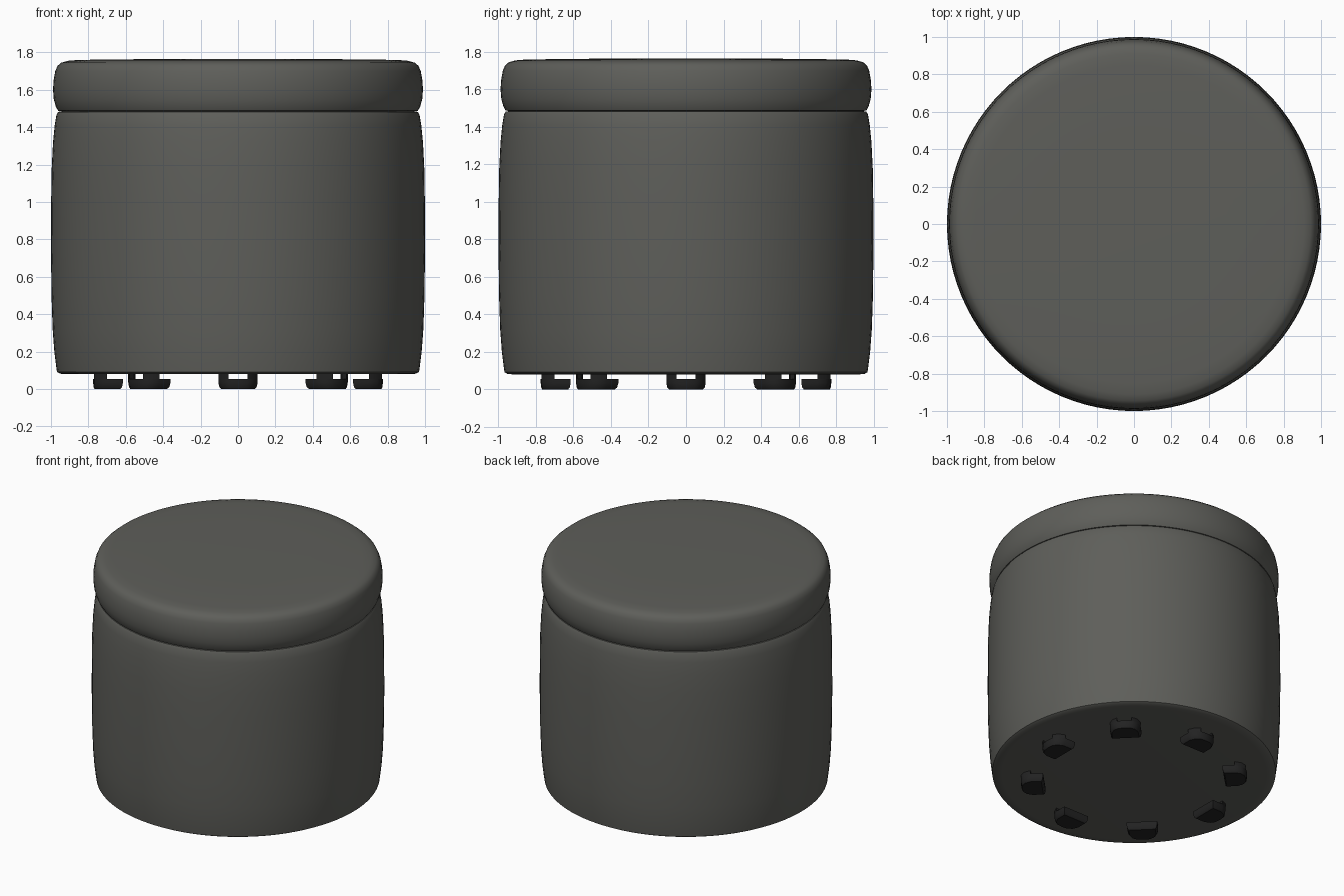
import bpy, bmesh, math
from mathutils import Matrix

if "Cube" in bpy.data.objects:
    bpy.data.objects.remove(bpy.data.objects["Cube"])


def material(name, rgb):
    m = bpy.data.materials.new(name)
    m.diffuse_color = (*rgb, 1)
    m.use_nodes = True
    m.node_tree.nodes["Principled BSDF"].inputs["Base Color"].default_value = m.diffuse_color
    return m


fabric = material("charcoal_fabric", (0.112, 0.113, 0.102))
plastic = material("black_plastic", (0.016, 0.016, 0.016))


def finish(name, bm, mat, angle):
    bmesh.ops.recalc_face_normals(bm, faces=bm.faces)
    me = bpy.data.meshes.new(name)
    bm.to_mesh(me)
    bm.free()
    me.materials.append(mat)
    ob = bpy.data.objects.new(name, me)
    bpy.context.collection.objects.link(ob)
    bpy.ops.object.select_all(action='DESELECT')
    ob.select_set(True)
    bpy.context.view_layer.objects.active = ob
    bpy.ops.object.shade_smooth_by_angle(angle=math.radians(angle))
    return ob


def lathe(name, profile, mat, steps=96):
    bm = bmesh.new()
    verts = [bm.verts.new((r, 0, z)) for r, z in profile]
    edges = [bm.edges.new(p) for p in zip(verts, verts[1:])]
    bmesh.ops.spin(bm, geom=verts + edges, cent=(0, 0, 0), axis=(0, 0, 1),
                   angle=math.tau, steps=steps)
    bmesh.ops.remove_doubles(bm, verts=bm.verts, dist=0.0005)
    return finish(name, bm, mat, 50)


# Bulging drum body, closed underneath, tucked in under the cushion
lathe("pouf_body", [
    (0, 0.08), (0.90, 0.08), (0.95, 0.082), (0.968, 0.092), (0.972, 0.12),
    (0.982, 0.2), (0.991, 0.32), (0.997, 0.5), (1.0, 0.75), (0.999, 1.0),
    (0.996, 1.18), (0.989, 1.32), (0.980, 1.41), (0.971, 1.465),
    (0.962, 1.482), (0.94, 1.485)], fabric)

# Rounded cushion lid
lathe("cushion_lid", [
    (0.94, 1.485), (0.962, 1.488), (0.974, 1.51), (0.985, 1.55),
    (0.989, 1.60), (0.986, 1.65), (0.977, 1.70), (0.965, 1.728),
    (0.945, 1.745), (0.91, 1.755), (0.85, 1.76), (0.5, 1.764), (0, 1.765)], fabric)


def prism(bm, outline, levels):
    """Stack scaled copies of an outline; levels are (scale, z)."""
    cx = sum(p[0] for p in outline) / len(outline)
    rings = [[bm.verts.new((cx + (x - cx) * s, y * s, z)) for x, y in outline]
             for s, z in levels]
    n = len(outline)
    for a, b in zip(rings, rings[1:]):
        for i in range(n):
            bm.faces.new((a[i], a[(i + 1) % n], b[(i + 1) % n], b[i]))
    bm.faces.new(rings[0])
    bm.faces.new(rings[-1])


# Ring of eight feet: a flat pad carried by two outer posts, open in between
pad = [(0.615, -0.105), (0.70, -0.105), (0.745, -0.085), (0.77, -0.05),
       (0.775, 0), (0.77, 0.05), (0.745, 0.085), (0.70, 0.105), (0.615, 0.105)]
post = [(0.70, 0.105), (0.745, 0.085), (0.77, 0.05), (0.735, 0.05), (0.70, 0.075)]
for i in range(8):
    bm = bmesh.new()
    prism(bm, pad, [(0.86, 0), (0.95, 0.01), (1, 0.035), (1, 0.055)])
    for side in (1, -1):
        prism(bm, [(x, y * side) for x, y in post], [(1, 0.05), (1, 0.085)])
    bmesh.ops.rotate(bm, verts=bm.verts, cent=(0, 0, 0),
                     matrix=Matrix.Rotation(i * math.pi / 4, 3, 'Z'))
    finish(f"foot_{i + 1}", bm, plastic, 35)
